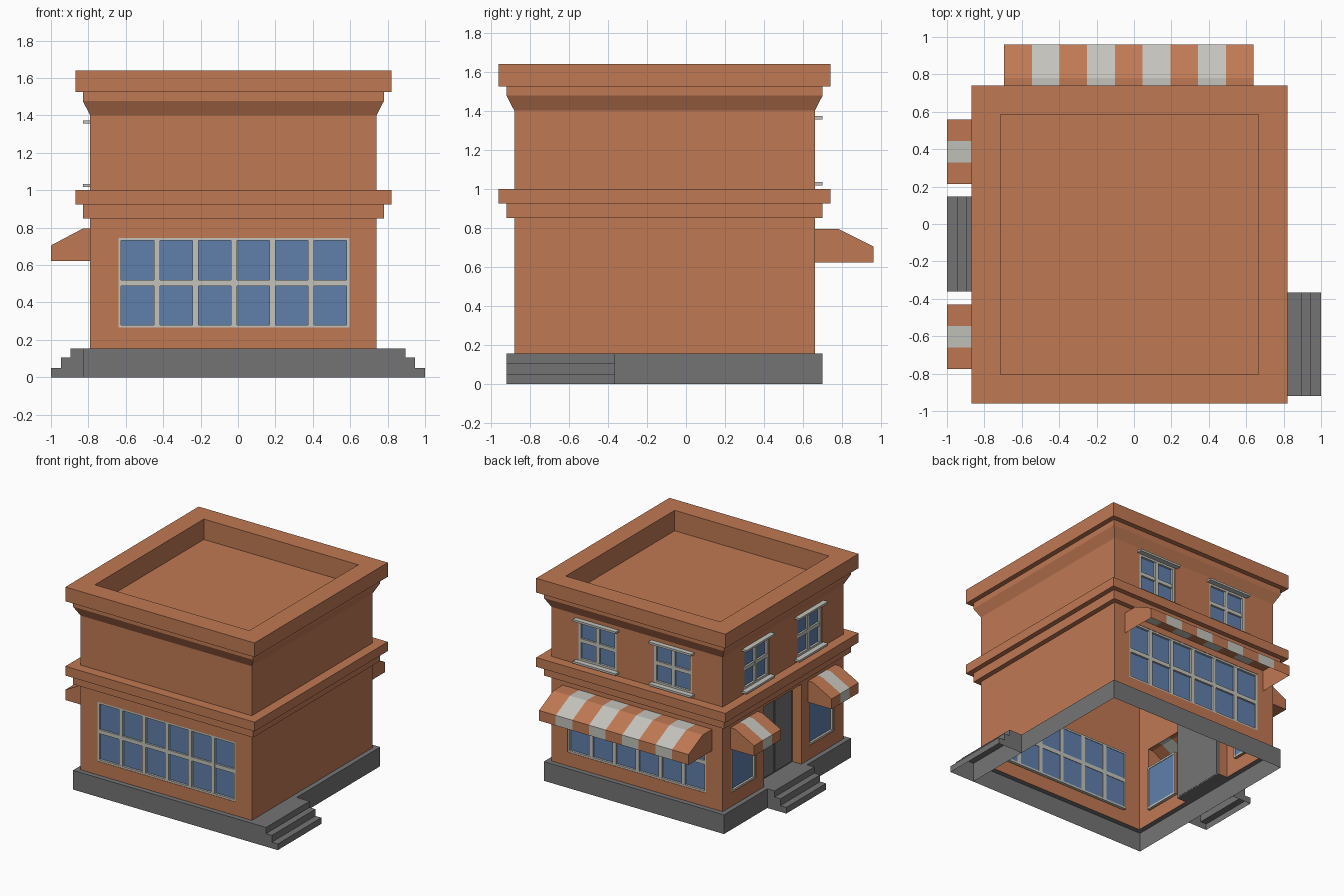
import bpy, bmesh

if "Cube" in bpy.data.objects:
    bpy.data.objects.remove(bpy.data.objects["Cube"])

X0, X1, Y0, Y1 = -0.79, 0.74, -0.88, 0.66      # outer wall rectangle


def material(name, r, g, b):
    m = bpy.data.materials.new(name)
    m.diffuse_color = (r, g, b, 1)
    m.use_nodes = True
    m.node_tree.nodes["Principled BSDF"].inputs["Base Color"].default_value = m.diffuse_color
    return m


BRICK, STONE, TRIM, GLASS = range(4)
MATS = [material("brick_orange", 0.53, 0.19, 0.088),
        material("stone_grey", 0.175, 0.175, 0.177),
        material("trim_white", 0.55, 0.545, 0.50),
        material("glass_blue", 0.115, 0.215, 0.41)]

# side name -> (map of (along, up, outward) to a point, flip winding)
SIDES = {
    "front": (lambda u, z, d: (u, Y0 - d, z), False),
    "back": (lambda u, z, d: (u, Y1 + d, z), True),
    "right": (lambda u, z, d: (X1 + d, u, z), False),
    "left": (lambda u, z, d: (X0 - d, u, z), True),
}


def finish(name, bm):
    bmesh.ops.remove_doubles(bm, verts=bm.verts, dist=1e-5)
    me = bpy.data.meshes.new(name)
    bm.to_mesh(me)
    bm.free()
    for m in MATS:
        me.materials.append(m)
    ob = bpy.data.objects.new(name, me)
    bpy.context.collection.objects.link(ob)
    return ob


def face(bm, pts, mat, flip=False):
    vs = [bm.verts.new(p) for p in pts]
    if flip:
        vs.reverse()
    bm.faces.new(vs).material_index = mat


def side_quad(bm, side, pts, mat):
    f, flip = SIDES[side]
    face(bm, [f(*p) for p in pts], mat, flip)


def side_box(bm, side, u0, u1, z0, z1, d0, d1, mat):
    f, _ = SIDES[side]
    a, b = f(u0, z0, d0), f(u1, z1, d1)
    vs = bmesh.ops.create_cube(bm, size=1)["verts"]
    for v in vs:
        v.co = [(p + q) / 2 + c * abs(q - p) for p, q, c in zip(a, b, v.co)]
        for fc in v.link_faces:
            fc.material_index = mat


def ring(name, steps, mat, cap=False):
    """Stack of rectangles, each grown from the wall line: (grow, z)."""
    bm = bmesh.new()
    loops = [[(X0 - g, Y0 - g, z), (X1 + g, Y0 - g, z), (X1 + g, Y1 + g, z), (X0 - g, Y1 + g, z)]
             for g, z in steps]
    for a, b in zip(loops, loops[1:]):
        for i in range(4):
            j = (i + 1) % 4
            face(bm, [a[i], a[j], b[j], b[i]], mat)
    if cap:
        face(bm, loops[-1], mat)
    finish(name, bm)


def wall(side, lo, hi, holes):
    """Flat wall with recessed openings: (u0, u1, z0, z1, depth, fill material or None)."""
    bm = bmesh.new()
    us = sorted({lo, hi, *[h[0] for h in holes], *[h[1] for h in holes]})
    zs = sorted({0.155, 1.4, *[h[2] for h in holes], *[h[3] for h in holes]})
    for u0, u1 in zip(us, us[1:]):
        for z0, z1 in zip(zs, zs[1:]):
            u, z = (u0 + u1) / 2, (z0 + z1) / 2
            if not any(h[0] < u < h[1] and h[2] < z < h[3] for h in holes):
                side_quad(bm, side, [(u0, z0, 0), (u1, z0, 0), (u1, z1, 0), (u0, z1, 0)], BRICK)
    for u0, u1, z0, z1, dep, fill in holes:
        if fill is None:
            continue
        c = [(u0, z0), (u1, z0), (u1, z1), (u0, z1)]
        side_quad(bm, side, [(*p, -dep) for p in c], fill)
        for i in range(4):
            a, b = c[i], c[(i + 1) % 4]
            mat = STONE if (i == 0 and fill == STONE) else BRICK
            side_quad(bm, side, [(*a, 0), (*b, 0), (*b, -dep), (*a, -dep)], mat)
    finish(side + "_wall", bm)


def frame(name, side, u0, u1, z0, z1, cols, rows, edge=0.015, bar=0.032, ledges=False):
    bm = bmesh.new()
    d0, d1 = -REC - 0.004, -0.003
    for a, b in ((u0, u0 + edge), (u1 - edge, u1)):
        side_box(bm, side, a, b, z0, z1, d0, d1, TRIM)
    for a, b in ((z0, z0 + edge), (z1 - edge, z1)):
        side_box(bm, side, u0, u1, a, b, d0, d1, TRIM)
    for i in range(1, cols):
        u = u0 + (u1 - u0) * i / cols
        side_box(bm, side, u - bar / 2, u + bar / 2, z0, z1, d0, d1 - 0.001, TRIM)
    for i in range(1, rows):
        z = z0 + (z1 - z0) * i / rows
        side_box(bm, side, u0, u1, z - bar / 2, z + bar / 2, d0, d1 - 0.002, TRIM)
    if ledges:                                  # lintel and sill
        for z in (z0 - 0.012, z1 - 0.004):
            side_box(bm, side, u0 - 0.022, u1 + 0.022, z, z + 0.016, -0.01, 0.04, TRIM)
    finish(name, bm)


def awning(name, side, u0, u1, flat, out, stripes, closed):
    bm = bmesh.new()
    prof = [(0.795, 0), (0.795, flat), (0.705, out), (0.622, out)]
    if closed:
        prof.append((0.622, 0))
    w = (u1 - u0) / stripes
    for i in range(stripes):
        a, b = u0 + i * w, u0 + (i + 1) * w
        for k, (p, q) in enumerate(zip(prof, prof[1:])):
            mat = TRIM if i % 2 and k < 3 else BRICK
            side_quad(bm, side, [(a, *q), (b, *q), (b, *p), (a, *p)], mat)
    end = prof[:4] + [(0.622, 0)]
    side_quad(bm, side, [(u0, *p) for p in end], BRICK)
    side_quad(bm, side, [(u1, *p) for p in reversed(end)], BRICK)
    finish(name, bm)


def steps(name, side, u0, u1):
    bm = bmesh.new()
    prof = [(0.155, 0.04), (0.155, 0.105), (0.105, 0.105), (0.105, 0.157),
            (0.05, 0.157), (0.05, 0.21), (0.0, 0.21)]
    if side == "right":
        prof = [(z, d + (0.05 if d > 0.04 else 0)) for z, d in prof]
    for p, q in zip(prof, prof[1:]):
        side_quad(bm, side, [(u0, *q), (u1, *q), (u1, *p), (u0, *p)], STONE)
    end = prof + [(0.0, 0.04)]
    side_quad(bm, side, [(u0, *p) for p in end], STONE)
    side_quad(bm, side, [(u1, *p) for p in reversed(end)], STONE)
    finish(name, bm)


# Openings
REC = 0.02
SHOP = (-0.64, 0.595, 0.265, 0.745)
BACK_UP = [(-0.515, -0.175), (0.16, 0.50)]
LEFT_UP = [(-0.605, -0.285), (0.07, 0.39)]
LEFT_LOW = [(-0.76, -0.445), (0.235, 0.545)]
LEFT_AWN = [(-0.775, -0.43), (0.215, 0.56)]
UP_Z = (1.03, 1.36)
DOOR = (-0.345, 0.13, 0.155, 0.80)

# Walls
wall("front", X0, X1, [(*SHOP, REC, GLASS)])
wall("right", Y0, Y1, [])
wall("back", X0, X1, [(*SHOP, REC, GLASS)] + [(*u, *UP_Z, REC, GLASS) for u in BACK_UP])
wall("left", Y0, Y1, [(*u, *UP_Z, REC, GLASS) for u in LEFT_UP]
     + [(*u, 0.265, 0.62, REC, GLASS) for u in LEFT_LOW]
     + [(*u, 0.622, 0.795, 0, None) for u in LEFT_AWN]
     + [(*DOOR, 0.08, STONE)])

# Base, middle band, cornice with sunken roof
ring("base", [(0.04, 0), (0.04, 0.155), (0, 0.155)], STONE)
ring("middle_band", [(0, 0.85), (0.04, 0.85), (0.04, 0.925), (0.08, 0.925), (0.08, 1.0), (0, 1.0)], BRICK)
ring("cornice_and_roof", [(0, 1.4), (0.04, 1.477), (0.04, 1.525), (0.08, 1.525), (0.08, 1.64),
                          (-0.075, 1.64), (-0.075, 1.475)], BRICK, cap=True)

# Window frames
for s in ("front", "back"):
    frame(s + "_shop_window_frame", s, *SHOP, 6, 2)
for s, spans in (("back", BACK_UP), ("left", LEFT_UP)):
    for i, u in enumerate(spans):
        frame(f"{s}_upper_window_{i + 1}", s, *u, *UP_Z, 2, 2, 0.02, 0.03, True)
for i, u in enumerate(LEFT_LOW):
    frame(f"left_lower_window_{i + 1}", "left", *u, 0.265, 0.62, 1, 1)

# Awnings
awning("back_awning", "back", -0.695, 0.64, 0.12, 0.30, 9, False)
for i, u in enumerate(LEFT_AWN):
    awning(f"left_awning_{i + 1}", "left", *u, 0.04, 0.21, 3, True)

# Double door leaves with handles
bm = bmesh.new()
mid = (DOOR[0] + DOOR[1]) / 2
for s in (-1, 1):
    a, b = sorted((mid + s * 0.006, mid + s * 0.215))
    side_box(bm, "left", a, b, 0.165, 0.78, -0.082, -0.073, STONE)
    side_box(bm, "left", mid + s * 0.03 - 0.008, mid + s * 0.03 + 0.008, 0.42, 0.46, -0.075, -0.06, STONE)
finish("double_door", bm)

# Entrance steps
steps("left_steps", "left", -0.36, 0.148)
steps("right_steps", "right", -0.92, -0.365)
